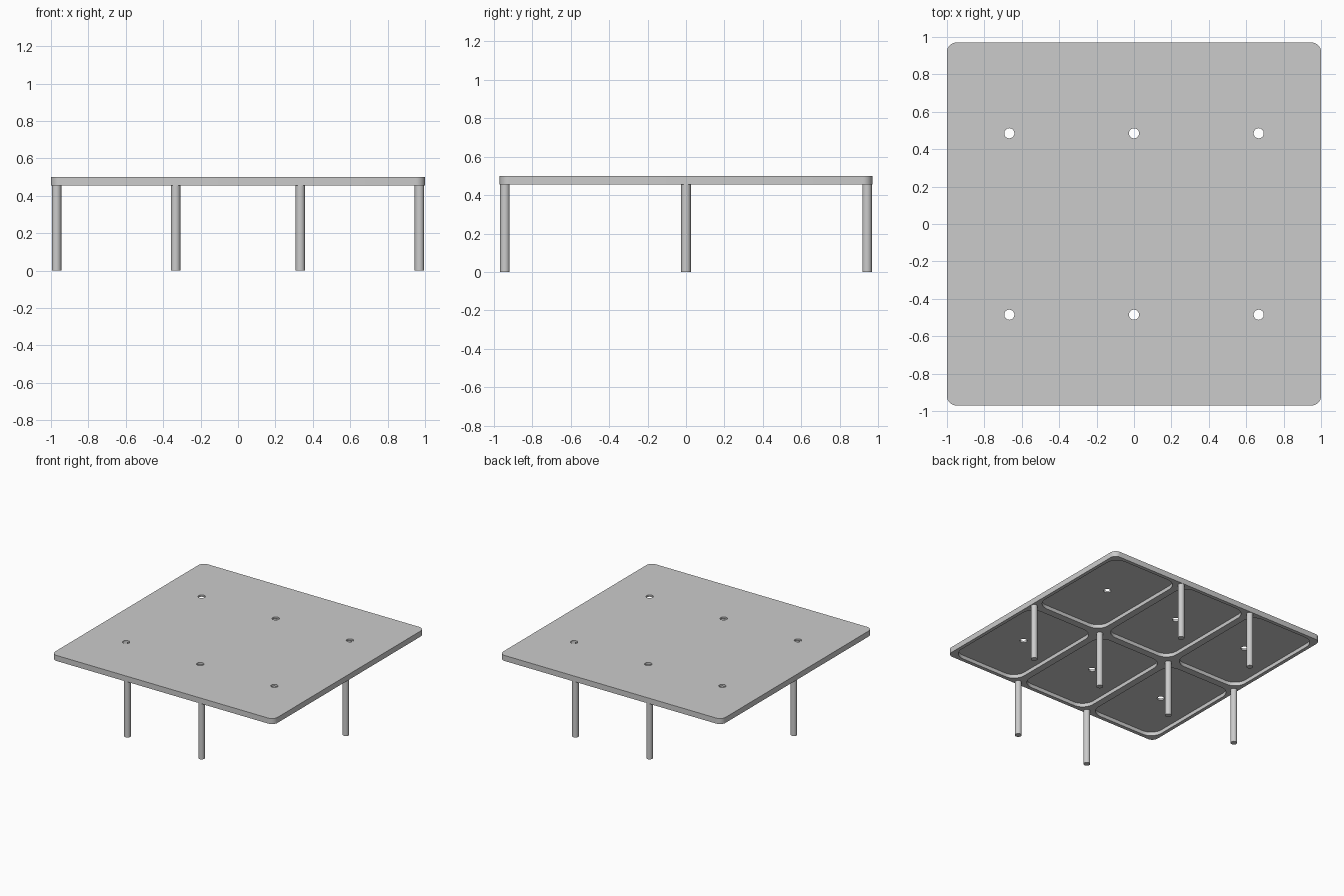
import bpy
import bmesh
from math import cos, sin, pi, radians

cube = bpy.data.objects.get("Cube")
if cube:
    bpy.data.objects.remove(cube, do_unlink=True)

HALF_X, HALF_Y = 1.0, 0.97
TOP, UNDERSIDE, RECESS_CEILING = 0.5, 0.455, 0.485
CELLS = [(x, y) for x in (-2 / 3, 0, 2 / 3) for y in (-HALF_Y / 2, HALF_Y / 2)]

grey = bpy.data.materials.new("plain_grey")
grey.use_nodes = True
grey.diffuse_color = (0.6, 0.6, 0.6, 1)
grey.node_tree.nodes["Principled BSDF"].inputs["Base Color"].default_value = (0.6, 0.6, 0.6, 1)


def rounded_outline(cx, cy, hx, hy, r, steps=8):
    """Counter-clockwise rounded rectangle; a circle when hx == hy == r."""
    points = []
    for quarter, (sx, sy) in enumerate([(1, 1), (-1, 1), (-1, -1), (1, -1)]):
        for i in range(steps + 1):
            a = (quarter + i / steps) * pi / 2
            points.append((cx + sx * (hx - r) + r * cos(a), cy + sy * (hy - r) + r * sin(a)))
    return points


def prisms(name, outlines, z0, z1):
    """One object holding an upright prism for each outline."""
    bm = bmesh.new()
    for outline in outlines:
        verts = [bm.verts.new((x, y, z0)) for x, y in outline]
        face = bm.faces.new(verts)
        grown = bmesh.ops.extrude_face_region(bm, geom=[face])["geom"]
        moved = [v for v in grown if isinstance(v, bmesh.types.BMVert)]
        bmesh.ops.translate(bm, verts=moved, vec=(0, 0, z1 - z0))
    bmesh.ops.remove_doubles(bm, verts=bm.verts, dist=0.0001)
    bmesh.ops.recalc_face_normals(bm, faces=bm.faces)
    mesh = bpy.data.meshes.new(name)
    bm.to_mesh(mesh)
    bm.free()
    mesh.materials.append(grey)
    obj = bpy.data.objects.new(name, mesh)
    bpy.context.collection.objects.link(obj)
    return obj


def select_only(obj):
    bpy.ops.object.select_all(action='DESELECT')
    obj.select_set(True)
    bpy.context.view_layer.objects.active = obj


def cut(target, cutter):
    cutter.hide_render = True
    mod = target.modifiers.new("cut", 'BOOLEAN')
    mod.operation = 'DIFFERENCE'
    mod.solver = 'EXACT'
    mod.object = cutter
    select_only(target)
    bpy.ops.object.modifier_apply(modifier=mod.name)
    bpy.data.objects.remove(cutter, do_unlink=True)


def shade(obj):
    select_only(obj)
    bpy.ops.object.shade_smooth_by_angle(angle=radians(30))


# Deck with six recessed cells underneath, each with a drain hole
deck = prisms("deck", [rounded_outline(0, 0, HALF_X, HALF_Y, 0.05)], UNDERSIDE, TOP)
cut(deck, prisms("recess_cutter",
                 [rounded_outline(x, y, 0.305, 0.455, 0.1) for x, y in CELLS],
                 UNDERSIDE - 0.1, RECESS_CEILING))
cut(deck, prisms("hole_cutter",
                 [rounded_outline(x, y, 0.027, 0.027, 0.027) for x, y in CELLS],
                 UNDERSIDE - 0.1, TOP + 0.1))
shade(deck)

# Legs along the middle rib, and at the ends of the cross ribs
leg_spots = [(x, 0) for x in (-0.97, -1 / 3, 1 / 3, 0.97)]
leg_spots += [(x, y) for x in (-1 / 3, 1 / 3) for y in (-0.943, 0.943)]
for number, (x, y) in enumerate(leg_spots, 1):
    shade(prisms(f"leg_{number}", [rounded_outline(x, y, 0.025, 0.025, 0.025, 6)], 0, UNDERSIDE))
